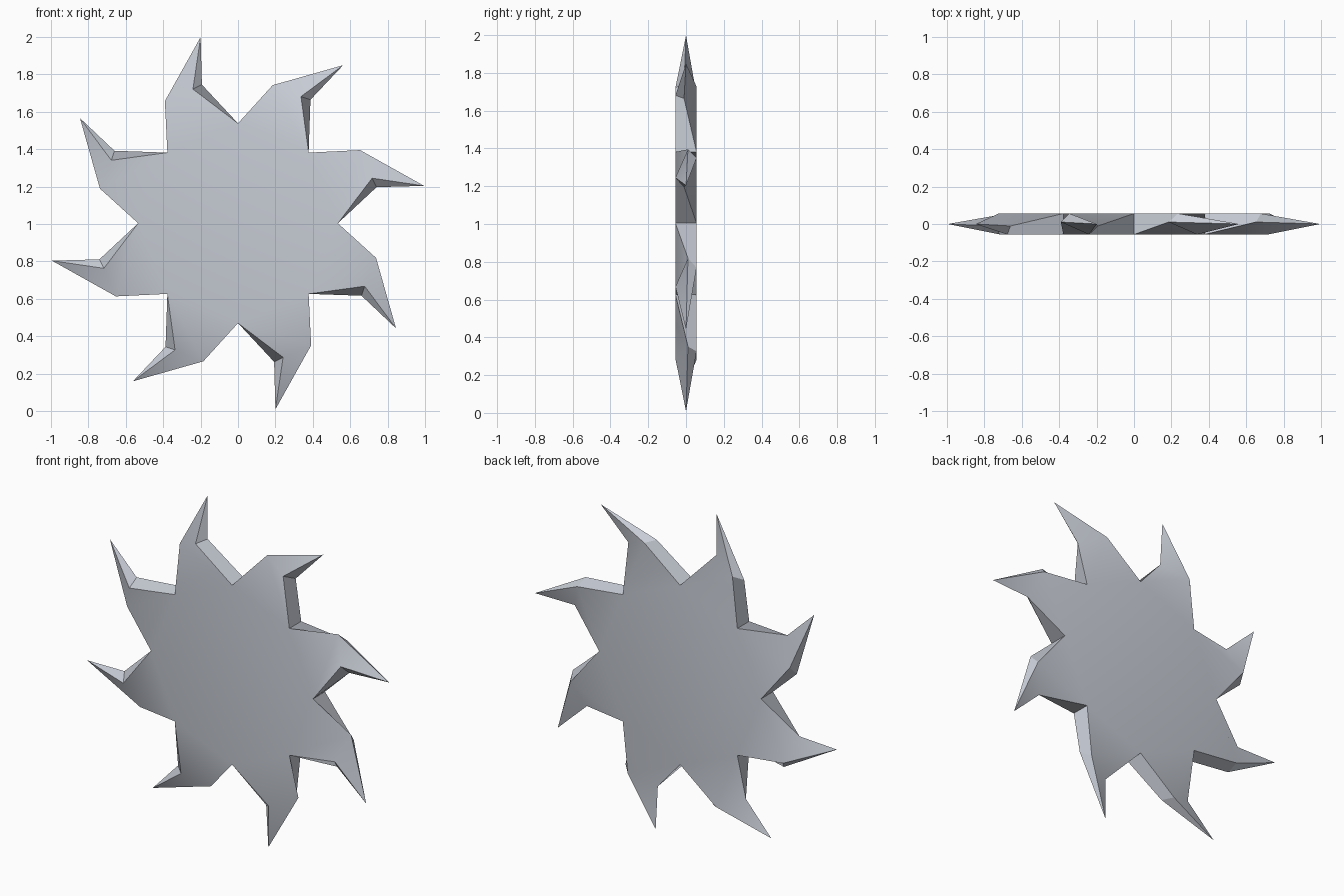
import bpy, bmesh, math

if "Cube" in bpy.data.objects:
    bpy.data.objects.remove(bpy.data.objects["Cube"])

CENTRE_Z = 1.004
HALF = 0.056          # half thickness
MID = 0.0105          # offset of the twisted corners from the mid plane
TEETH = 8

# corners of the top tooth (x, y, z) relative to the blade centre;
# the four middle corners form a twisted section between hub and tip
CORNERS = {
    "vf": (0.0, -HALF, 0.534), "vb": (0.0, HALF, 0.534),
    "inf": (-0.241, -HALF, 0.717), "inb": (-0.193, -MID, 0.741),
    "sb": (-0.345, HALF, 0.678), "sf": (-0.391, MID, 0.653),
    "tip": (-0.2, 0.0, 0.995),
}

bm = bmesh.new()


def vert(p, ang):
    """Corner turned about the blade centre."""
    x, y, z = p
    c, s = math.cos(ang), math.sin(ang)
    return bm.verts.new((x * c - z * s, y, x * s + z * c + CENTRE_Z))


rings = [{k: vert(p, i * math.tau / TEETH) for k, p in CORNERS.items()}
         for i in range(TEETH)]

# hub faces
bm.faces.new([r["vf"] for r in rings])
bm.faces.new([r["vb"] for r in rings])

# tooth faces: flat sides, walls and pointed end
for i, r in enumerate(rings):
    n = rings[(i + 1) % TEETH]
    bm.faces.new((r["vf"], r["inf"], r["sf"], n["vf"]))
    bm.faces.new((r["vb"], r["inb"], r["sb"], n["vb"]))
    bm.faces.new((r["vf"], r["vb"], r["inb"], r["inf"]))
    bm.faces.new((n["vf"], n["vb"], r["sb"], r["sf"]))
    for a, b in (("inf", "sf"), ("sf", "sb"), ("sb", "inb"), ("inb", "inf")):
        bm.faces.new((r[a], r[b], r["tip"]))

bmesh.ops.recalc_face_normals(bm, faces=bm.faces[:])
mesh = bpy.data.meshes.new("toothed_blade")
bm.to_mesh(mesh)
bm.free()
blade = bpy.data.objects.new("toothed_blade", mesh)
bpy.context.collection.objects.link(blade)

# steel colour
mat = bpy.data.materials.new("steel_grey")
mat.diffuse_color = (0.57, 0.6, 0.66, 1)
mat.use_nodes = True
mat.node_tree.nodes["Principled BSDF"].inputs["Base Color"].default_value = mat.diffuse_color
mesh.materials.append(mat)

bpy.context.view_layer.objects.active = blade
blade.select_set(True)
bpy.ops.object.shade_smooth_by_angle(angle=math.radians(30))
